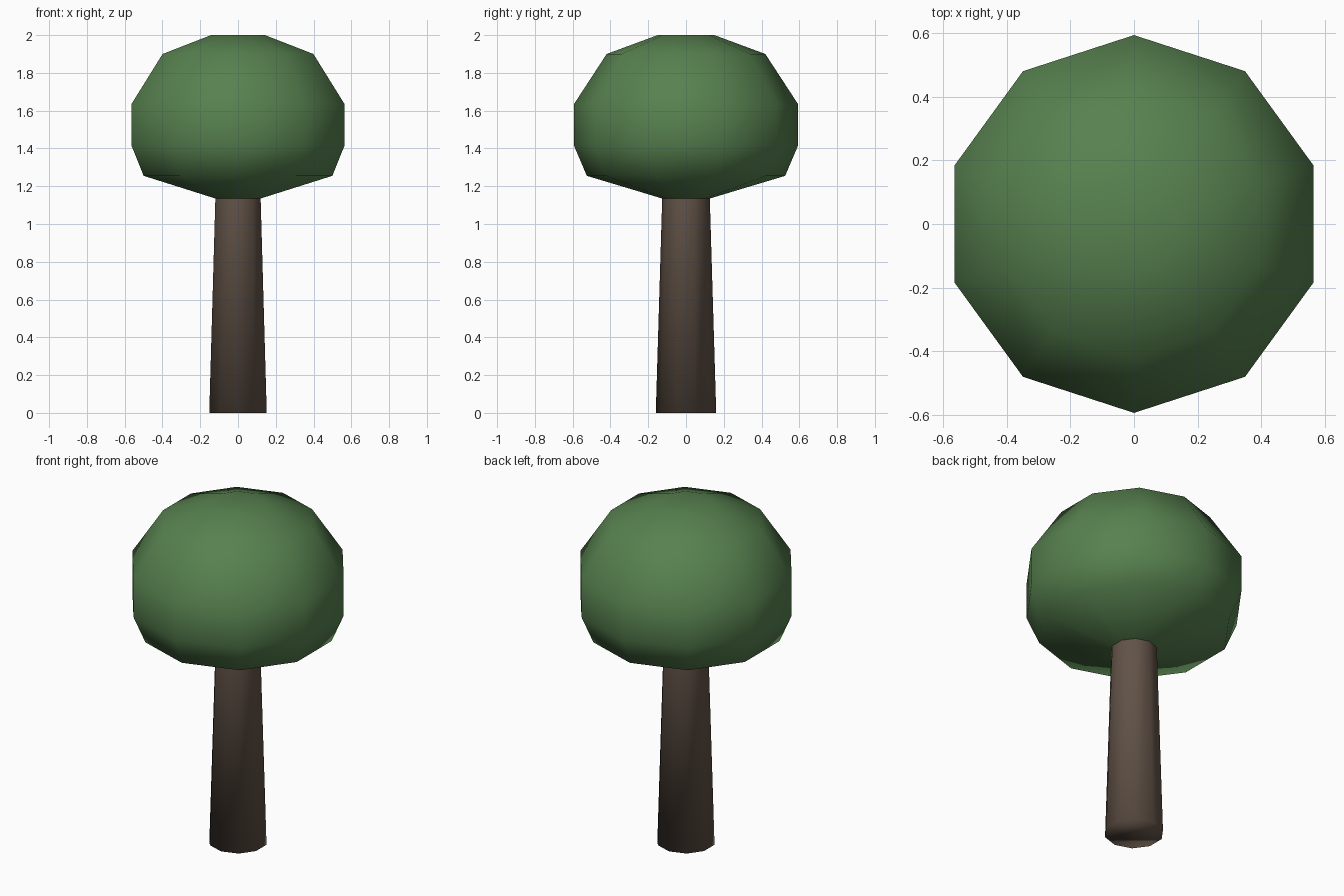
import bpy, bmesh
from math import cos, sin, tau

if "Cube" in bpy.data.objects:
    bpy.data.objects.remove(bpy.data.objects["Cube"])

SIDES = 10


def material(name, rgb):
    mat = bpy.data.materials.new(name)
    mat.diffuse_color = (*rgb, 1)
    mat.use_nodes = True
    mat.node_tree.nodes["Principled BSDF"].inputs["Base Color"].default_value = mat.diffuse_color
    return mat


def lathe(name, profile, mat, cap_bottom=False, cap_top=False):
    """Revolve (radius, z) points, listed bottom to top, into a smooth ten-sided form."""
    bm = bmesh.new()
    rings = []
    for r, z in profile:
        angles = [tau * (i / SIDES + 0.25) for i in range(SIDES)]
        rings.append([bm.verts.new((r * cos(a), r * sin(a), z)) for a in angles])
    for low, high in zip(rings, rings[1:]):
        for i in range(SIDES):
            j = (i + 1) % SIDES
            bm.faces.new((low[i], low[j], high[j], high[i]))
    if cap_bottom:
        bm.faces.new(rings[0][::-1])
    if cap_top:
        bm.faces.new(rings[-1])
    for face in bm.faces:
        face.smooth = True
    mesh = bpy.data.meshes.new(name)
    bm.to_mesh(mesh)
    bm.free()
    mesh.materials.append(mat)
    obj = bpy.data.objects.new(name, mesh)
    bpy.context.collection.objects.link(obj)
    return obj


# Tapered trunk, open where it meets the crown
lathe("trunk", [(0.16, 0), (0.126, 1.135)],
      material("bark", (0.12, 0.085, 0.063)), cap_bottom=True)

# Rounded leafy crown
lathe("crown", [(0.126, 1.135), (0.525, 1.255), (0.593, 1.415),
                (0.593, 1.635), (0.42, 1.90), (0.15, 2.0)],
      material("leaves", (0.095, 0.22, 0.078)), cap_top=True)
